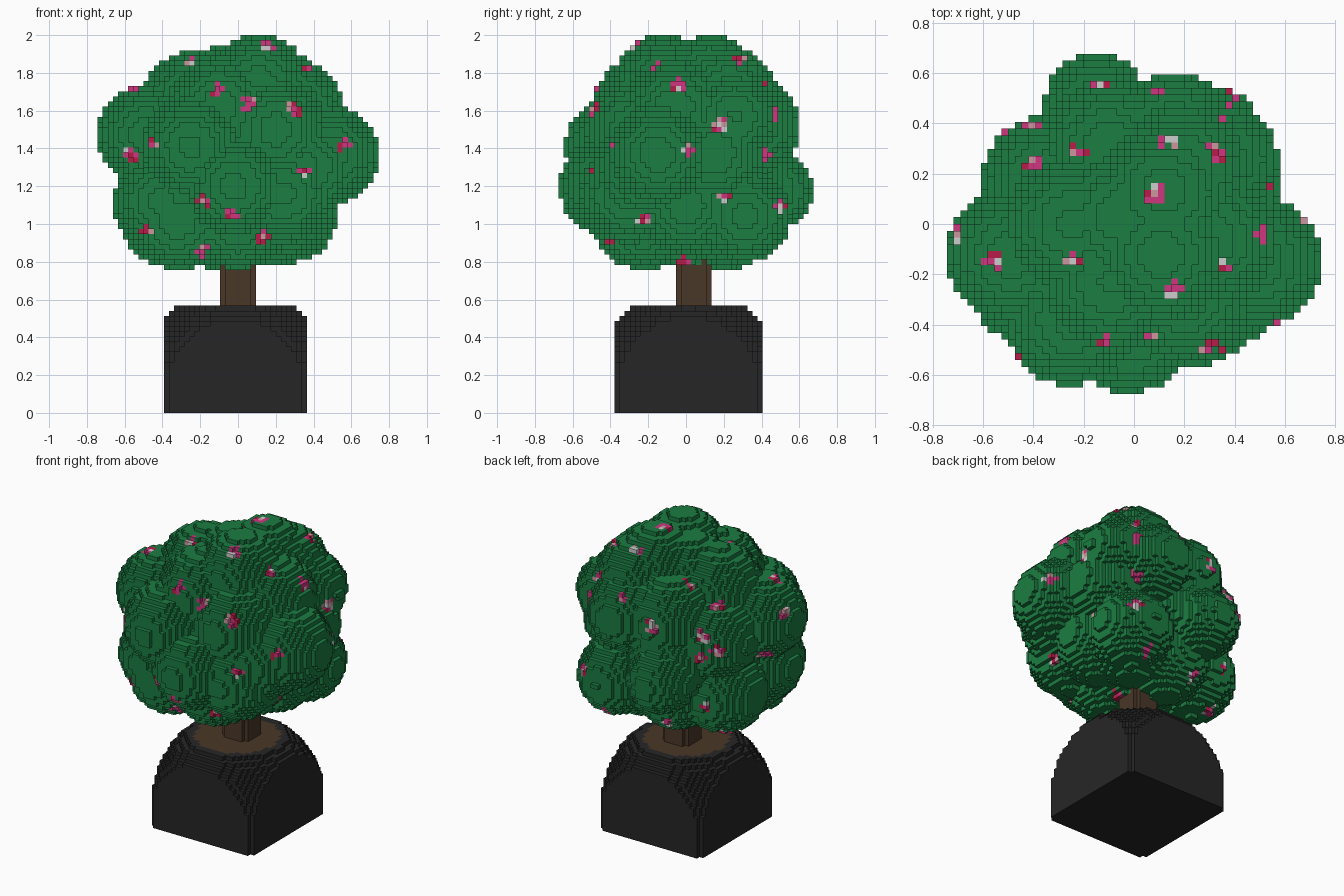
import bpy, random
from math import floor, sin, cos, radians
from mathutils import Vector

if "Cube" in bpy.data.objects:
    bpy.data.objects.remove(bpy.data.objects["Cube"], do_unlink=True)

random.seed(4)
V = 2 / 74                       # block size
SHIFT = Vector((V / 2, 0, 0))    # grid offset


def make_material(name, rgb):
    lin = [(c / 255 / 12.92 if c < 11 else ((c / 255 + 0.055) / 1.055) ** 2.4) for c in rgb]
    m = bpy.data.materials.new(name)
    m.use_nodes = True
    m.diffuse_color = (*lin, 1)
    m.node_tree.nodes["Principled BSDF"].inputs["Base Color"].default_value = (*lin, 1)
    return m


MATS = {name: make_material(name, rgb) for name, rgb in {
    "leaf green": (27, 125, 66), "pot black": (38, 38, 38), "bark brown": (74, 55, 40),
    "crimson": (184, 28, 74), "pink": (206, 54, 128), "pale pink": (206, 150, 160),
    "petal white": (205, 205, 205)}.items()}

cells = {}                       # block position -> (part, colour)


def centre(c):
    return Vector(c) * V + Vector((V, V, V)) / 2 + SHIFT


def cell_at(p):
    return tuple(floor(a / V + 1e-4) for a in (p - SHIFT))


def fill(low, high, inside, part, colour):
    """Fill every block in a box whose centre passes the test."""
    a, b = cell_at(Vector(low)), cell_at(Vector(high))
    for i in range(a[0], b[0] + 1):
        for j in range(a[1], b[1] + 1):
            for k in range(a[2], b[2] + 1):
                if inside(centre((i, j, k))):
                    cells[i, j, k] = (part, colour)


def ball(x, y, z, r=0.262):
    m, e = Vector((x, y, z)), Vector((r, r, r))
    fill(m - e, m + e, lambda p: (p - m).length < r, "canopy", "leaf green")


def disc(x, y, r, z0, z1, part, colour):
    fill((x - r, y - r, z0 + V / 2), (x + r, y + r, z1 - V / 2),
         lambda p: (p.x - x) ** 2 + (p.y - y) ** 2 < r * r, part, colour)


# Pot: a square block rounded off by a large sphere
pot_mid = Vector((-V / 2, V / 2, 5 * V))
half = Vector((13.5 * V, 14 * V, 0))
top = 21 * V
fill(pot_mid - half - Vector((0, 0, 4.5 * V)), pot_mid + half + Vector((0, 0, 15.5 * V)),
     lambda p: (p - pot_mid).length < 19.4 * V, "pot", "pot black")

# Soil disc in the top of the pot, and the trunk
disc(-V / 2, V / 2, 9.7 * V, top - V, top, "soil", "bark brown")
disc(0, 1.5 * V, 3.7 * V, top, 1.1, "trunk", "bark brown")

# Canopy: a core with overlapping leaf balls
ball(0, 0, 1.36, 0.45)
LEAF_BALLS = [
    (0.485, -0.15, 1.37), (-0.485, -0.12, 1.47), (-0.15, 0.465, 1.18, 0.21),
    (0.16, 0.34, 1.52), (0.12, 0.13, 1.74), (0.11, -0.12, 1.74), (-0.25, 0, 1.65),
    (0.3, -0.06, 1.61), (0.35, 0.26, 1.57, 0.22), (-0.34, 0.17, 1.4), (-0.25, -0.38, 1.41),
    (-0.02, -0.41, 1.2), (0.24, -0.3, 1.16), (-0.4, -0.22, 1.12), (-0.36, 0.11, 1.03),
    (0, -0.22, 1.02), (0.18, 0.2, 1.04), (0.27, 0, 1.1), (0.2, -0.28, 1.5),
    (-0.32, -0.23, 1.02), (-0.1, 0.3, 1.53), (-0.1, -0.23, 1.62), (0.28, 0.31, 1.04, 0.245),
    (-0.08, 0.2, 1.015), (0, 0, 1.03), (-0.05, 0.03, 1.69), (0.19, 0.22, 1.68),
    (0.36, -0.22, 1.3), (0.33, 0.15, 1.37), (-0.12, 0.32, 1.25)]
for spec in LEAF_BALLS:
    ball(*spec)

# Blossoms: drop each one onto the canopy along a direction and colour its blocks
placed = []


def blossom(right, up, u, v):
    toward = right.cross(up)
    p = right * u + up * v + toward * 2.5
    for _ in range(500):
        p = p - toward * 0.01
        c = cell_at(p)
        if c in cells:
            break
    if cells.get(c, ("",))[0] != "canopy" or any((p - q).length < 0.1 for q in placed):
        return
    placed.append(p.copy())
    petal = random.choice(["crimson", "pink"])
    reach = 1.6 * V
    spots = [n for n in cells if cells[n][0] == "canopy"
             and (centre(n) - centre(c)).length < reach]
    for n in spots:
        if n == c or random.random() < 0.8:
            colour = random.choice([petal, "pink", "crimson", "pink", "pale pink", "petal white"])
            cells[n] = ("blossoms", colour)


def slanted_view(azimuth, elevation):
    """Right and up directions seen from a compass angle and height."""
    a, e = radians(azimuth), radians(elevation)
    return (Vector((-sin(a), cos(a), 0)),
            Vector((-cos(a) * sin(e), -sin(a) * sin(e), cos(e))))


X, Y, Z = Vector((1, 0, 0)), Vector((0, 1, 0)), Vector((0, 0, 1))
BLOSSOMS = [
    ((X, Z), [(-0.57, 1.37), (-0.45, 1.43), (-0.2, 1.13), (-0.2, 0.86), (0.13, 0.93),
              (-0.04, 1.03), (0.3, 1.62), (0.58, 1.41), (0.34, 1.28), (-0.1, 1.72),
              (0.06, 1.64), (-0.5, 0.97)]),
    ((Y, Z), [(-0.05, 1.73), (0.18, 1.54), (0, 1.38), (0.2, 1.16), (-0.23, 1.0),
              (0.29, 1.89), (0.46, 1.57), (0.5, 1.1), (-0.02, 0.8)]),
    ((X, Y), [(0.1, 0.53), (0.36, 0.42), (-0.4, 0.24), (0.13, 0.33), (0.3, 0.28),
              (0.08, 0.12), (-0.58, -0.14), (-0.23, -0.16), (0.36, -0.15), (0.17, -0.26),
              (-0.21, 0.29), (-0.4, 0.39)]),
    (slanted_view(125, 25), [(-0.4, 1.3), (-0.19, 1.19), (0.19, 1.3), (0.08, 0.99),
                             (0.19, 1.04), (0.11, 0.69), (0.61, 1.28), (0.48, 1.0),
                             (0.23, 0.54), (-0.19, 0.58)]),
    (slanted_view(50, -30), [(-0.51, 1.4), (0.02, 1.45), (0.37, 0.85), (0.07, 0.99),
                             (-0.13, 0.71)])]
for view, spots in BLOSSOMS:
    for u, v in spots:
        blossom(*view, u, v)


# Skin the blocks with rectangles that cover their open sides
def build_part(part):
    names = sorted({col for p, col in cells.values() if p == part})
    layers = {}
    for c, (p, col) in cells.items():
        if p != part:
            continue
        for axis in range(3):
            for side in (0, 1):
                n = list(c)
                n[axis] += 2 * side - 1
                if tuple(n) not in cells:
                    key = (axis, side, c[axis], col)
                    layers.setdefault(key, set()).add((c[(axis + 1) % 3], c[(axis + 2) % 3]))
    verts, faces, slots = [], [], []
    for (axis, side, level, col), open_cells in layers.items():
        for a, b in sorted(open_cells):
            if (a, b) not in open_cells:
                continue
            a1, b1 = a + 1, b + 1
            while (a, b1) in open_cells:
                b1 += 1
            while all((a1, t) in open_cells for t in range(b, b1)):
                a1 += 1
            open_cells -= {(s, t) for s in range(a, a1) for t in range(b, b1)}
            corners = [(a, b), (a1, b), (a1, b1), (a, b1)]
            for s, t in corners if side else corners[::-1]:
                p = Vector()
                p[axis], p[(axis + 1) % 3], p[(axis + 2) % 3] = level + side, s, t
                verts.append(p * V + SHIFT)
            faces.append(list(range(len(verts) - 4, len(verts))))
            slots.append(names.index(col))
    mesh = bpy.data.meshes.new(part)
    mesh.from_pydata(verts, [], faces)
    for name in names:
        mesh.materials.append(MATS[name])
    for poly, slot in zip(mesh.polygons, slots):
        poly.material_index = slot
    bpy.context.collection.objects.link(bpy.data.objects.new(part, mesh))


for part in ("pot", "soil", "trunk", "canopy", "blossoms"):
    build_part(part)
